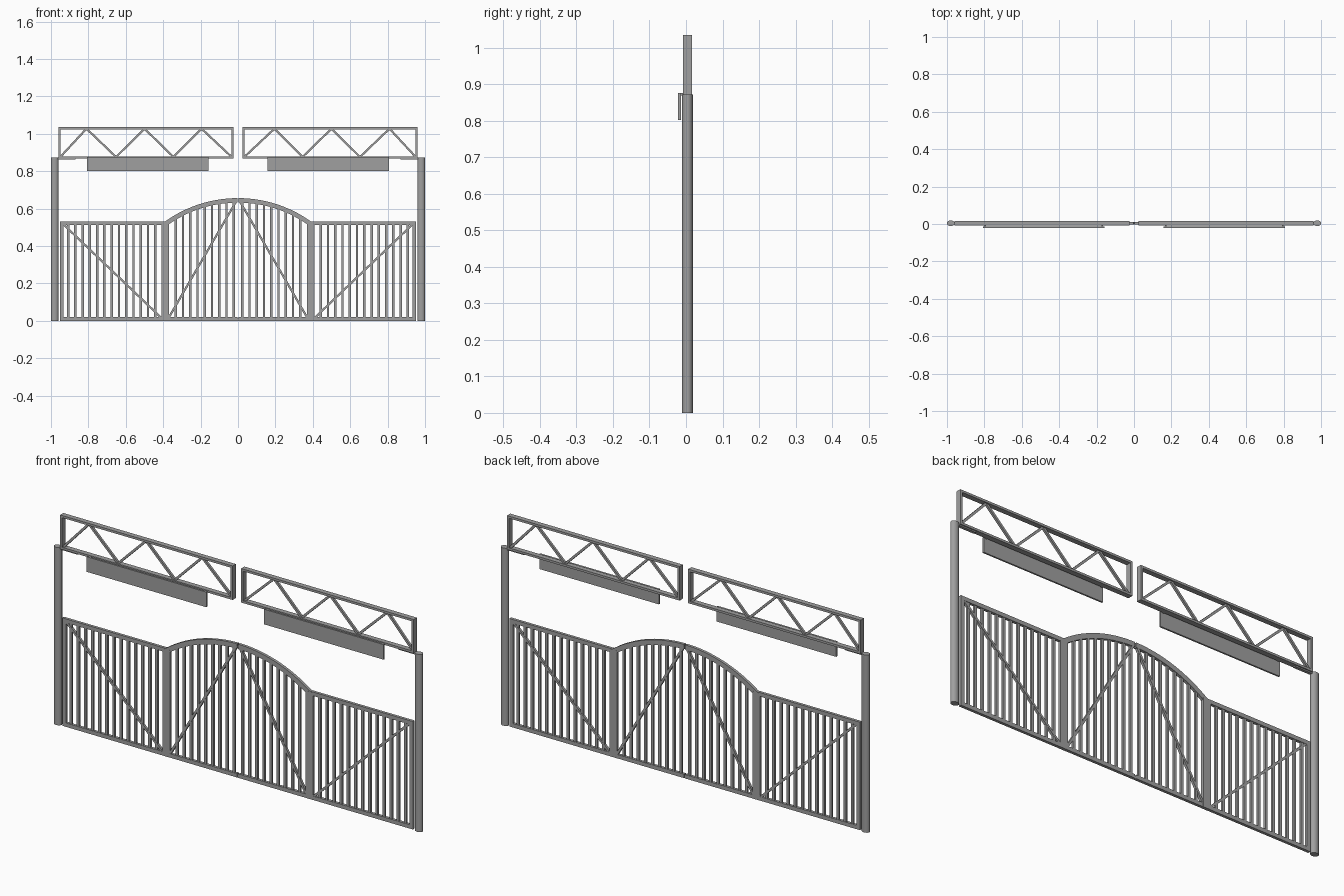
import bpy, bmesh
from math import atan2, hypot, sqrt
from mathutils import Matrix, Vector

cube = bpy.data.objects.get("Cube")
if cube:
    bpy.data.objects.remove(cube, do_unlink=True)

steel = bpy.data.materials.new("grey steel")
steel.use_nodes = True
GREY = (0.35, 0.35, 0.35, 1)
steel.diffuse_color = GREY
steel.node_tree.nodes["Principled BSDF"].inputs["Base Color"].default_value = GREY

MID = 0.004          # depth of the common centre plane
GATE = 0.014         # gate frame depth
BEAM = 0.025         # overhead truss depth


def finish(bm, name):
    bmesh.ops.recalc_face_normals(bm, faces=bm.faces)
    mesh = bpy.data.meshes.new(name)
    bm.to_mesh(mesh)
    bm.free()
    mesh.materials.append(steel)
    obj = bpy.data.objects.new(name, mesh)
    bpy.context.collection.objects.link(obj)
    return obj


def add_box(bm, x0, x1, z0, z1, depth, y=MID):
    m = Matrix.Translation(((x0 + x1) / 2, y, (z0 + z1) / 2))
    m = m @ Matrix.Diagonal((abs(x1 - x0), depth, z1 - z0, 1))
    bmesh.ops.create_cube(bm, size=1, matrix=m)


def add_strut(bm, a, b, width, depth):
    """Flat bar between two (x, z) points."""
    dx, dz = b[0] - a[0], b[1] - a[1]
    m = Matrix.Translation(((a[0] + b[0]) / 2, MID, (a[1] + b[1]) / 2))
    m = m @ Matrix.Rotation(-atan2(dz, dx), 4, 'Y')
    m = m @ Matrix.Diagonal((hypot(dx, dz), depth, width, 1))
    bmesh.ops.create_cube(bm, size=1, matrix=m)


def add_frame(bm, x0, x1, z0, z1, t, depth):
    s = 1 if x1 > x0 else -1
    add_box(bm, x0, x1, z0, z0 + t, depth)
    add_box(bm, x0, x1, z1 - t, z1, depth)
    add_box(bm, x0, x0 + s * t, z0 + t, z1 - t, depth)
    add_box(bm, x1 - s * t, x1, z0 + t, z1 - t, depth)


def arch(x, drop=0.0):
    """Height of the arched top rail at x."""
    r = 0.671
    return 0.656 - r + sqrt((r - drop) ** 2 - x * x)


for side, s in (("right", -1), ("left", 1)):
    # Round post
    bm = bmesh.new()
    m = Matrix.Translation((s * 0.98, MID, 0.436)) @ Matrix.Diagonal((1, 0.78, 1, 1))
    bmesh.ops.create_cone(bm, cap_ends=True, segments=24, radius1=0.02,
                          radius2=0.02, depth=0.872, matrix=m)
    post = finish(bm, side + "_post")
    bpy.ops.object.select_all(action='DESELECT')
    post.select_set(True)
    bpy.context.view_layer.objects.active = post
    bpy.ops.object.shade_smooth_by_angle()

    # Overhead truss: frame and zigzag bracing
    bm = bmesh.new()
    add_frame(bm, s * 0.96, s * 0.023, 0.868, 1.035, 0.011, BEAM)
    zig = [0.95, 0.81, 0.652, 0.5, 0.345, 0.195, 0.034]
    pts = [(s * x, 1.027 if i % 2 else 0.876) for i, x in enumerate(zig)]
    for a, b in zip(pts, pts[1:]):
        add_strut(bm, a, b, 0.011, 0.011)
    finish(bm, side + "_truss")

    # Support bracket between post and truss
    bm = bmesh.new()
    add_box(bm, s * 0.965, s * 0.87, 0.862, 0.87, 0.014)
    finish(bm, side + "_truss_bracket")

    # Hanging sign plate with two hooks
    bm = bmesh.new()
    add_box(bm, s * 0.806, s * 0.157, 0.802, 0.876, 0.008, y=-0.018)
    for x in (0.795, 0.17):
        add_box(bm, s * (x - 0.005), s * (x + 0.005), 0.87, 0.876, 0.016, y=-0.012)
    finish(bm, side + "_sign_plate")

    # Straight outer gate panel
    bm = bmesh.new()
    add_frame(bm, s * 0.952, s * 0.39, 0.0, 0.53, 0.019, GATE)
    for i in range(13):
        x = s * (0.908 - i * 0.0388)
        add_box(bm, x - 0.0065, x + 0.0065, 0.015, 0.515, 0.01)
    add_strut(bm, (s * 0.935, 0.517), (s * 0.408, 0.014), 0.011, 0.012)
    finish(bm, side + "_side_panel")

    # Wide hinge stile
    bm = bmesh.new()
    add_box(bm, s * 0.408, s * 0.368, 0.0, 0.527, GATE + 0.001)
    finish(bm, side + "_hinge_stile")

    # Arched gate leaf: bottom rail, bars, brace
    bm = bmesh.new()
    add_box(bm, s * 0.375, s * 0.003, 0.0, 0.019, GATE)
    for i in range(9):
        x = s * (0.333 - i * 0.0388)
        add_box(bm, x - 0.0065, x + 0.0065, 0.015, arch(x) - 0.014, 0.01)
    add_strut(bm, (s * 0.372, 0.014), (s * 0.006, 0.645), 0.011, 0.012)
    finish(bm, side + "_gate_leaf")

    # Curved top rail of the leaf
    bm = bmesh.new()
    xs = [s * (0.003 + 0.392 * i / 16) for i in range(17)]
    outline = [(x, arch(x)) for x in xs] + [(x, arch(x, 0.024)) for x in reversed(xs)]
    face = bm.faces.new([bm.verts.new((x, MID - GATE / 2, z)) for x, z in outline])
    ext = bmesh.ops.extrude_face_region(bm, geom=[face])
    verts = [g for g in ext["geom"] if isinstance(g, bmesh.types.BMVert)]
    bmesh.ops.translate(bm, verts=verts, vec=Vector((0, GATE, 0)))
    finish(bm, side + "_arched_rail")

# Small centre catch at the foot of the leaves
bm = bmesh.new()
add_box(bm, -0.006, 0.006, 0.0, 0.014, 0.008)
finish(bm, "centre_catch")
